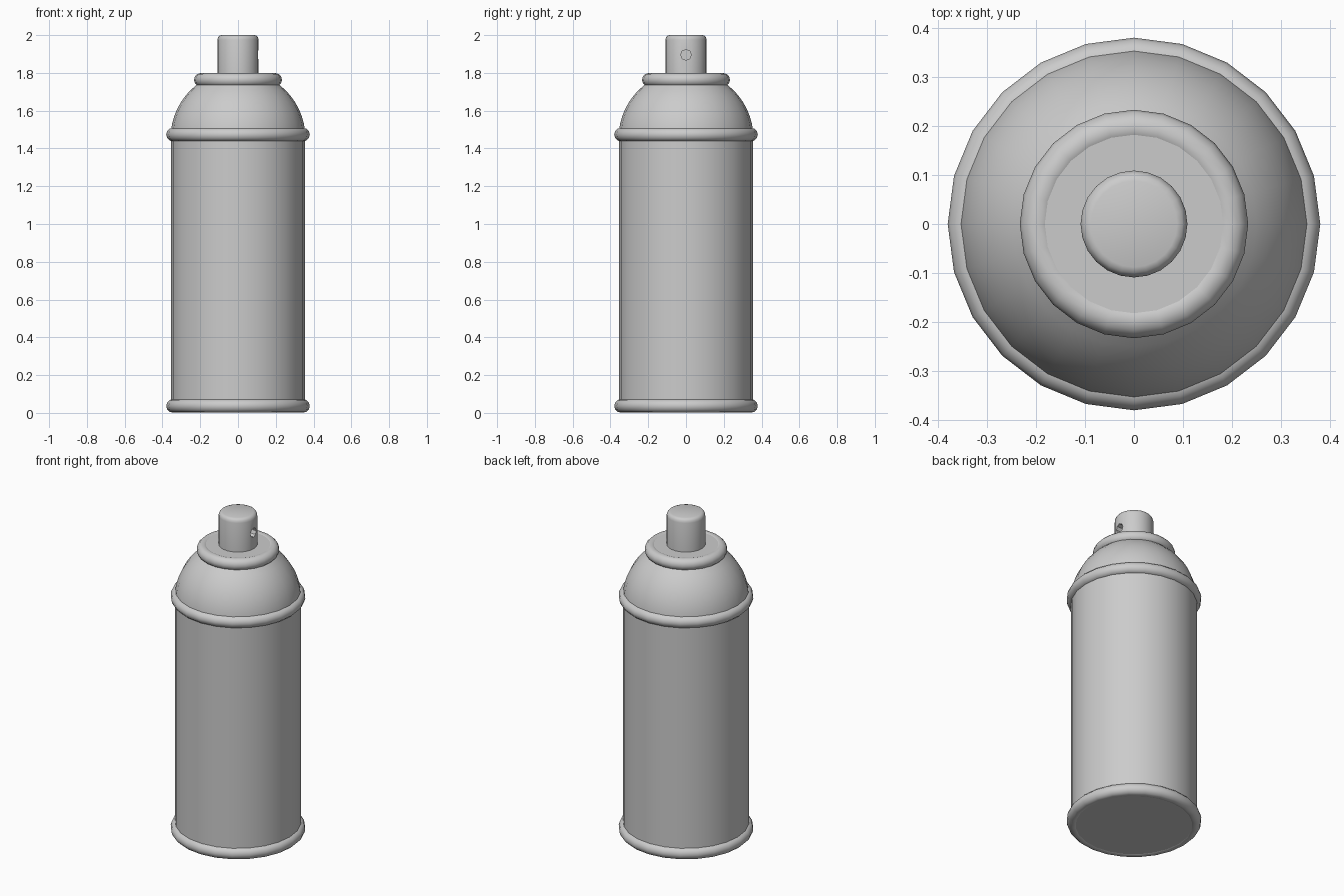
import bpy, bmesh
from math import sin, cos, pi, radians

if "Cube" in bpy.data.objects:
    bpy.data.objects.remove(bpy.data.objects["Cube"])

SIDES = 24


def finish(obj, angle=40):
    bpy.ops.object.select_all(action='DESELECT')
    obj.select_set(True)
    bpy.context.view_layer.objects.active = obj
    bpy.ops.object.shade_smooth_by_angle(angle=radians(angle))


def lathe(name, profile):
    """Spin an (r, z) profile, bottom to top; both ends are capped."""
    bm = bmesh.new()
    rings = [[bm.verts.new((r * cos(2 * pi * i / SIDES), r * sin(2 * pi * i / SIDES), z))
              for i in range(SIDES)] for r, z in profile]
    for a, b in zip(rings, rings[1:]):
        for i in range(SIDES):
            j = (i + 1) % SIDES
            bm.faces.new((a[i], a[j], b[j], b[i]))
    bm.faces.new(rings[0][::-1])
    bm.faces.new(rings[-1])
    mesh = bpy.data.meshes.new(name)
    bm.to_mesh(mesh)
    bm.free()
    obj = bpy.data.objects.new(name, mesh)
    bpy.context.collection.objects.link(obj)
    return obj


def ring(name, major, z):
    bpy.ops.mesh.primitive_torus_add(major_segments=SIDES, minor_segments=12,
                                     major_radius=major, minor_radius=0.036,
                                     location=(0, 0, z))
    bpy.context.object.name = name
    finish(bpy.context.object, 60)


# Can body
finish(lathe("can_body", [(0.355, 0.005), (0.355, 1.47)]))

# Domed shoulder, a slice of a sphere
dome = [(0.357 * cos(a), 1.455 + 0.357 * sin(a))
        for a in (radians(52 * i / 8) for i in range(9))]
finish(lathe("shoulder_dome", dome))

# Valve cup disc inside the collar
finish(lathe("valve_cup", [(0.196, 1.73), (0.196, 1.795)]))

# Rolled rims and collar
ring("bottom_rim", 0.344, 0.037)
ring("shoulder_rim", 0.344, 1.473)
ring("collar", 0.197, 1.763)

# Spray button with a rounded top edge
button = lathe("spray_button", [(0.109, 1.78), (0.109, 1.975), (0.106, 1.987),
                                (0.099, 1.996), (0.088, 2.0)])

# Spray hole cut into the right side
bpy.ops.mesh.primitive_cylinder_add(vertices=8, radius=0.028, depth=0.08,
                                    location=(0.11, 0, 1.895), rotation=(0, pi / 2, 0))
cutter = bpy.context.object
cutter.name = "hole_cutter"
cutter.hide_render = True
finish(button)
cut = button.modifiers.new("spray_hole", 'BOOLEAN')
cut.operation = 'DIFFERENCE'
cut.solver = 'EXACT'
cut.object = cutter
bpy.ops.object.modifier_apply(modifier=cut.name)
bpy.data.objects.remove(cutter, do_unlink=True)
finish(button)
